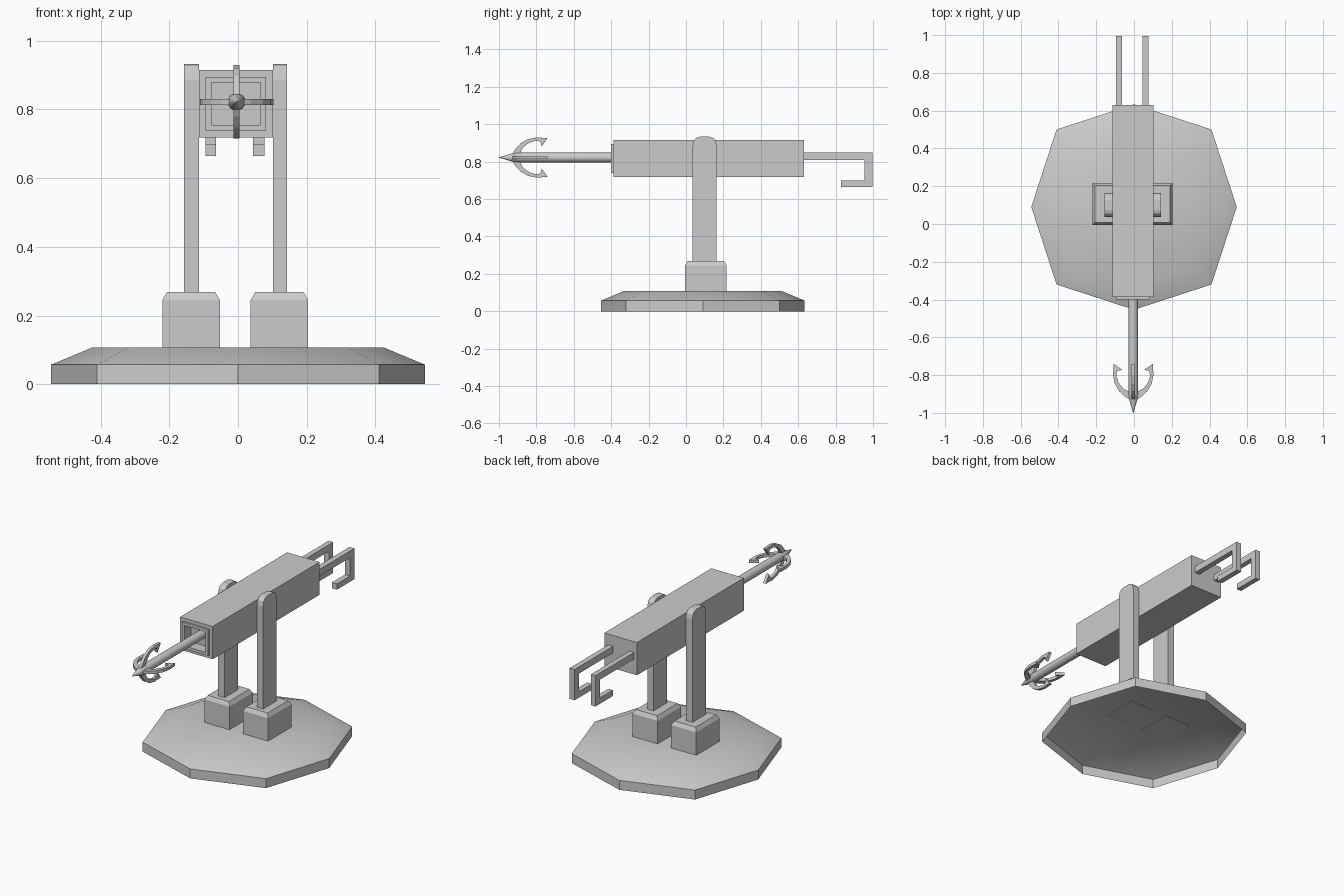
import bpy, bmesh
from math import cos, sin, pi, radians
from mathutils import Matrix, Vector

if "Cube" in bpy.data.objects:
    bpy.data.objects.remove(bpy.data.objects["Cube"])

CX, CZ = -0.004, 0.822        # axis of the harpoon


def finish(bm, name, smooth=None):
    bmesh.ops.recalc_face_normals(bm, faces=bm.faces[:])
    me = bpy.data.meshes.new(name)
    bm.to_mesh(me)
    bm.free()
    ob = bpy.data.objects.new(name, me)
    bpy.context.collection.objects.link(ob)
    if smooth:
        bpy.ops.object.select_all(action='DESELECT')
        ob.select_set(True)
        bpy.context.view_layer.objects.active = ob
        bpy.ops.object.shade_smooth_by_angle(angle=radians(smooth))
    return ob


def loft(bm, rings, cap_start=True, cap_end=True):
    rows = [[bm.verts.new(p) for p in r] for r in rings]
    for a, b in zip(rows, rows[1:]):
        n = len(a)
        for i in range(n):
            bm.faces.new((a[i], a[(i + 1) % n], b[(i + 1) % n], b[i]))
    if cap_start:
        bm.faces.new(rows[0][::-1])
    if cap_end:
        bm.faces.new(rows[-1])


def slab(name, profile, x0, x1):
    """Extrude a (y, z) profile along x."""
    bm = bmesh.new()
    loft(bm, [[(x, y, z) for y, z in profile] for x in (x0, x1)])
    return finish(bm, name)


def rect(x0, x1, y0, y1, z, inset=0):
    x0, x1, y0, y1 = x0 + inset, x1 - inset, y0 + inset, y1 - inset
    return [(x0, y0, z), (x1, y0, z), (x1, y1, z), (x0, y1, z)]


# Octagonal base: a shell open underneath, with sloped shoulder
bm = bmesh.new()
octagon = [(0.544 if i % 2 == 0 else 0.58, i * pi / 4) for i in range(8)]
loft(bm, [[(r * s * cos(a), 0.09 + r * s * sin(a), z) for r, a in octagon]
          for s, z in ((1, 0), (1, 0.057), (0.78, 0.107))], cap_start=False)
finish(bm, "base", 30)

# Footing blocks with chamfered tops
for side, x0, x1 in (("left", -0.22, -0.053), ("right", 0.037, 0.204)):
    bm = bmesh.new()
    loft(bm, [rect(x0, x1, -0.005, 0.217, 0.103),
              rect(x0, x1, -0.005, 0.217, 0.245),
              rect(x0, x1, -0.005, 0.217, 0.268, 0.013)])
    finish(bm, side + "_footing")

# Uprights with rounded tops
half = [(0.064, 0.2), (0.064, 0.885), (0.058, 0.912), (0.045, 0.927), (0.025, 0.933)]
upright = [(0.1 + y, z) for y, z in half] + [(0.1 - y, z) for y, z in half[::-1]]
for side, x0, x1 in (("left", -0.157, -0.114), ("right", 0.102, 0.142)):
    slab(side + "_upright", upright, x0, x1)

# Launcher body with raised muzzle frame and recess
bm = bmesh.new()
steps = [(0.63, 0), (-0.387, 0), (-0.387, 0.02), (-0.4, 0.02), (-0.4, 0.037), (-0.335, 0.037)]
loft(bm, [[(x, y, z) for x, z, _ in rect(-0.114, 0.102, 0.718, 0.915, 0, i)]
          for y, i in steps])
finish(bm, "launcher_body")

# Rear hooked handles
handle = [(0.62, 0.85), (0.996, 0.85), (0.996, 0.665), (0.83, 0.665),
          (0.83, 0.7), (0.955, 0.7), (0.955, 0.81), (0.62, 0.81)]
for side, x0, x1 in (("left", -0.095, -0.064), ("right", 0.044, 0.077)):
    slab(side + "_handle", handle, x0, x1)

# Harpoon shaft with pointed tip
bm = bmesh.new()
loft(bm, [[(CX + r * cos(i * pi / 8), y, CZ + r * sin(i * pi / 8)) for i in range(16)]
          for y, r in ((-0.33, 0.026), (-0.9, 0.026), (-0.925, 0.023), (-1.0, 0.001))])
finish(bm, "harpoon_shaft", 40)

# Four curved barbs around the tip
barb = [(-0.935, 0.008), (-0.915, 0.042), (-0.885, 0.075), (-0.845, 0.098), (-0.8, 0.107),
        (-0.74, 0.104), (-0.772, 0.058), (-0.778, 0.086), (-0.805, 0.089),
        (-0.84, 0.078), (-0.87, 0.055), (-0.89, 0.018)]
for k, side in enumerate(("upper", "left", "lower", "right")):
    ob = slab(side + "_barb", [(y, r) for y, r in barb], -0.009, 0.009)
    ob.data.transform(Matrix.Translation(Vector((CX, 0, CZ))) @ Matrix.Rotation(-k * pi / 2, 4, 'Y'))
